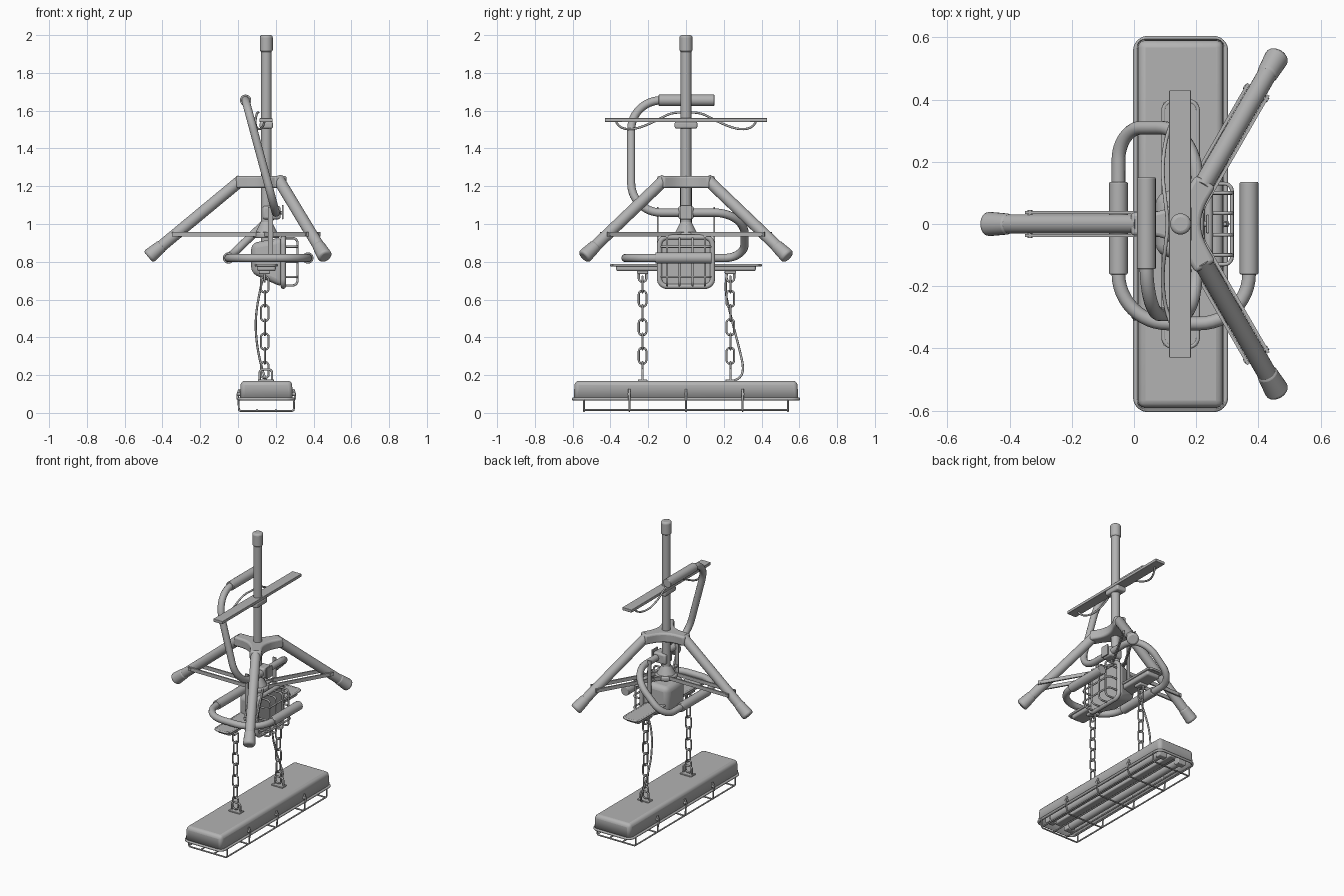
import bpy, bmesh, math
from mathutils import Vector as V

if "Cube" in bpy.data.objects:
    bpy.data.objects.remove(bpy.data.objects["Cube"])

grey = bpy.data.materials.new("grey_metal")
grey.use_nodes = True
grey.diffuse_color = (0.45, 0.45, 0.45, 1)
grey.node_tree.nodes["Principled BSDF"].inputs["Base Color"].default_value = grey.diffuse_color


def select(ob):
    bpy.ops.object.select_all(action="DESELECT")
    ob.select_set(True)
    bpy.context.view_layer.objects.active = ob


def finish(name, bm, bevel=0, solid=0):
    me = bpy.data.meshes.new(name)
    bmesh.ops.recalc_face_normals(bm, faces=bm.faces)
    bm.to_mesh(me)
    bm.free()
    ob = bpy.data.objects.new(name, me)
    bpy.context.collection.objects.link(ob)
    me.materials.append(grey)
    if bevel:
        m = ob.modifiers.new("Bevel", "BEVEL")
        m.width, m.segments, m.limit_method = bevel, 3, "ANGLE"
    if solid:
        ob.modifiers.new("Solidify", "SOLIDIFY").thickness = solid
    select(ob)
    bpy.ops.object.shade_smooth_by_angle(angle=math.radians(40))
    return ob


def rod(name, a, b, r, r2=None, bevel=0, sides=24):
    a, b = V(a), V(b)
    bm = bmesh.new()
    bmesh.ops.create_cone(bm, cap_ends=True, segments=sides, radius1=r,
                          radius2=r if r2 is None else r2, depth=(b - a).length)
    turn = (b - a).to_track_quat("Z", "Y").to_matrix()
    for v in bm.verts:
        v.co = turn @ v.co + (a + b) / 2
    return finish(name, bm, bevel)


def block(name, lo, hi, bevel=0, shape=None, open_bottom=False, solid=0):
    bm = bmesh.new()
    bmesh.ops.create_cube(bm, size=1)
    lo, hi = V(lo), V(hi)
    for v in bm.verts:
        v.co = V([lo[i] + (v.co[i] + 0.5) * (hi[i] - lo[i]) for i in range(3)])
        if shape:
            shape(v.co)
    if open_bottom:
        bmesh.ops.delete(bm, geom=[f for f in bm.faces if f.normal.z < -0.9], context="FACES")
    return finish(name, bm, bevel, solid)


def rounded(pts, rad, cyclic=False, steps=8):
    """Replace the corners of a path with curved bends."""
    pts, out = [V(p) for p in pts], []
    for i, p in enumerate(pts):
        if not cyclic and i in (0, len(pts) - 1):
            out.append(p)
            continue
        da, db = pts[i - 1] - p, pts[(i + 1) % len(pts)] - p
        ua, ub = da.normalized(), db.normalized()
        d = min(rad, da.length * 0.499, db.length * 0.499)
        mid = (ua + ub).normalized()
        half = ua.angle(ub) / 2
        centre = p + mid * (d / math.cos(half))
        r = d * math.tan(half)
        side = (ub - ua).normalized()
        sweep = math.pi / 2 - half
        for k in range(steps + 1):
            t = -sweep + 2 * sweep * k / steps
            out.append(centre - mid * r * math.cos(t) + side * r * math.sin(t))
    return out


def tube(name, pts, r, cyclic=False, smooth=False, res=4):
    cu = bpy.data.curves.new(name, "CURVE")
    cu.dimensions, cu.bevel_depth, cu.bevel_resolution, cu.use_fill_caps = "3D", r, res, True
    sp = cu.splines.new("NURBS" if smooth else "POLY")
    sp.points.add(len(pts) - 1)
    for q, p in zip(sp.points, pts):
        q.co = (*p, 1)
    sp.use_cyclic_u = cyclic
    if smooth:
        sp.use_endpoint_u, sp.order_u, sp.resolution_u = True, 3, 6
    ob = bpy.data.objects.new(name, cu)
    bpy.context.collection.objects.link(ob)
    cu.materials.append(grey)
    select(ob)
    bpy.ops.object.convert(target="MESH")
    bpy.ops.object.shade_smooth_by_angle(angle=math.radians(50))


PX = 0.15  # pole position
# Centre pole, its cap and lower collar
rod("pole", (PX, 0, 0.85), (PX, 0, 1.95), 0.028)
rod("pole_cap", (PX, 0, 1.91), (PX, 0, 2), 0.034, bevel=0.012)
rod("lower_collar", (PX, 0, 0.925), (PX, 0, 0.955), 0.07, bevel=0.008)
rod("collar_cone", (PX, 0, 0.95), (PX, 0, 1.01), 0.06, 0.03)

# Three-armed hub with curved valleys
bm = bmesh.new()
w, outline = 0.037, []
arms = [math.radians(a) for a in (60, 180, 300)]
for a in arms:
    d, s = V((math.cos(a), math.sin(a), 0)), V((-math.sin(a), math.cos(a), 0))
    b = a + math.radians(120)
    d2, s2 = V((math.cos(b), math.sin(b), 0)), V((-math.sin(b), math.cos(b), 0))
    outline += [d * 0.16 - s * w, d * 0.16 + s * w]
    p, q = d * 0.11 + s * w, d2 * 0.11 - s2 * w
    c = (d + d2) * w / math.sin(math.radians(60))
    outline += [p * (1 - t) ** 2 + c * 2 * t * (1 - t) + q * t * t for t in [k / 8 for k in range(9)]]
face = bm.faces.new([bm.verts.new(v + V((PX, 0, 1.19))) for v in outline])
ext = bmesh.ops.extrude_face_region(bm, geom=[face])
bmesh.ops.translate(bm, vec=(0, 0, 0.065), verts=[g for g in ext["geom"] if isinstance(g, bmesh.types.BMVert)])
finish("leg_hub", bm, 0.012)

# Legs, rubber feet and paired spreader bars
for i, a in enumerate(arms):
    d, s = V((math.cos(a), math.sin(a), 0)), V((-math.sin(a), math.cos(a), 0))
    at = lambda r, z: V((PX, 0, z)) + d * r
    top, foot = at(0.13, 1.235), at(0.625, 0.825)
    u = (foot - top).normalized()
    rod(f"leg_{i}", top, foot - u * 0.03, 0.031)
    rod(f"foot_{i}", foot - u * 0.1, foot, 0.033, 0.04, bevel=0.014)
    for k in (-1, 1):
        off = s * 0.037 * k
        bar = block(f"spreader_{i}", (0.03, -0.005, -0.012), (0.5, 0.005, 0.012))
        bar.matrix_world.translation = V((PX, 0, 0.945)) + off
        bar.rotation_euler.z = a
    rod(f"spreader_bolt_{i}", at(0.485, 0.945) - s * 0.045, at(0.485, 0.945) + s * 0.045, 0.008, sides=12)

# Upper light strip, its clips and cable
block("upper_strip", (0.113, -0.43, 1.54), (0.183, 0.43, 1.56), 0.003)
block("strip_clamp", (0.115, -0.06, 1.505), (0.185, 0.06, 1.542), 0.01)
half = [(0.14, 0.37, 1.54), (0.13, 0.35, 1.505), (0.1, 0.27, 1.5), (0.09, 0.17, 1.54), (0.1, 0.08, 1.59)]
tube("strip_cable", [(x, -y, z) for x, y, z in half] + [(0.11, 0, 1.59)] + half[::-1], 0.006, smooth=True)

# Handlebar: upper loop leaning back, lower loop sweeping down to the left grip
tube("handlebar", rounded([(0.04, 0.12, 1.655), (0.04, -0.29, 1.655), (0.2, -0.29, 1.06),
                           (0.2, 0.31, 1.06), (-0.05, 0.31, 0.82), (-0.05, 0.1, 0.82)], 0.16, steps=12), 0.022)
tube("lower_loop", rounded([(-0.05, 0.1, 0.82), (-0.05, -0.32, 0.82), (0.37, -0.32, 0.82),
                            (0.37, 0.1, 0.82)], 0.16, steps=12), 0.022)
rod("upper_grip", (0.04, -0.145, 1.655), (0.04, 0.15, 1.655), 0.03, bevel=0.004)
for x in (-0.05, 0.37):
    rod("lower_grip", (x, -0.162, 0.82), (x, 0.135, 0.82), 0.03, bevel=0.004)
block("bar_clamp", (0.13, -0.04, 1.025), (0.225, 0.04, 1.095), 0.012)
rod("clamp_screw", (0.2, 0, 1.06), (0.24, 0, 1.06), 0.01)
block("clamp_knob", (0.232, -0.03, 1.025), (0.242, 0.03, 1.1), 0.003)


# Work lamp: tapered housing, front rim, yoke and wire guard
def taper(co):
    if co.x < 0.15:
        co.y *= 0.65
        co.z = 0.82 + (co.z - 0.8) * 0.6


block("lamp_housing", (0.07, -0.145, 0.665), (0.235, 0.145, 0.93), 0.03, taper)
tube("lamp_rim", rounded([(0.24, y, z) for y, z in ((-0.14, 0.67), (0.14, 0.67), (0.14, 0.93), (-0.14, 0.93))],
                         0.04, True), 0.014, True)
block("lamp_glass", (0.23, -0.13, 0.68), (0.243, 0.13, 0.92))
for y in (-0.1, -0.035, 0.035, 0.1):
    tube("guard_upright", rounded([(0.24, y, 0.925), (0.315, y, 0.925), (0.315, y, 0.675), (0.24, y, 0.675)], 0.025), 0.006)
for z in (0.72, 0.8, 0.88):
    tube("guard_rail", rounded([(0.24, -0.13, z), (0.315, -0.13, z), (0.315, 0.13, z), (0.24, 0.13, z)], 0.025), 0.006)
for y in (-0.15, 0.15):
    block("lamp_yoke", (0.16, y - 0.004, 0.8), (0.185, y + 0.004, 1.09))
block("yoke_base", (0.16, -0.15, 0.94), (0.185, 0.15, 0.95))

# Middle trough under the pole, with a flange
block("trough", (0.1, -0.37, 0.75), (0.2, 0.37, 0.785), 0.012)
tube("trough_flange", rounded([(x, y, 0.782) for x, y in ((0.095, -0.395), (0.205, -0.395), (0.205, 0.395), (0.095, 0.395))],
                              0.03, True), 0.007, True)
block("trough_lid", (0.095, -0.39, 0.775), (0.205, 0.39, 0.787))

# Chains with alternating links, and their end brackets
for y in (-0.23, 0.235):
    block("chain_mount", (0.11, y - 0.03, 0.735), (0.17, y + 0.03, 0.755), 0.006)
    tube("upper_shackle", rounded([(0.14, y - 0.02, 0.75), (0.14, y - 0.02, 0.695),
                                   (0.14, y + 0.02, 0.695), (0.14, y + 0.02, 0.75)], 0.018), 0.006)
    tube("lower_shackle", rounded([(0.115, y, 0.165), (0.115, y, 0.23), (0.18, y, 0.23), (0.18, y, 0.165)], 0.018), 0.006)
    block("shackle_plate", (0.105, y - 0.025, 0.165), (0.19, y + 0.025, 0.178), 0.004)
    for i in range(7):
        z, h = 0.68 - i * 0.0755, 0.042
        side = V((0, 0.02, 0)) if i % 2 == 0 else V((0.02, 0, 0))
        if i == 0:
            side = V((0.02, 0, 0))
        else:
            side = V((0, 0.02, 0)) if i % 2 else V((0.02, 0, 0))
        c = V((0.142, y, z))
        tube("chain_link", rounded([c + side * k + V((0, 0, m * h)) for k, m in ((-1, -1), (1, -1), (1, 1), (-1, 1))],
                                   0.018, True, 5), 0.0055, True, res=2)
tube("power_cable", [(0.14, 0.22, 0.75), (0.12, 0.2, 0.67), (0.09, 0.24, 0.5), (0.1, 0.28, 0.35),
                     (0.13, 0.31, 0.22), (0.15, 0.27, 0.17), (0.15, 0.24, 0.17)], 0.006, smooth=True)


# Long hanging lamp: open shell, rim, reflector and two bulbs
def narrow(co):
    if co.z > 0.15:
        co.x = PX + (co.x - PX) * 0.97
        co.y *= 0.99


block("lamp_shell", (0.01, -0.595, 0.07), (0.29, 0.595, 0.17), 0.022, narrow, True, 0.006)
corners = ((0.005, -0.597), (0.295, -0.597), (0.295, 0.597), (0.005, 0.597))
tube("shell_rim", rounded([(x, y, 0.074) for x, y in corners], 0.04, True), 0.008, True)
block("reflector", (0.03, -0.57, 0.125), (0.27, 0.57, 0.135))
block("ballast_spine", (0.125, -0.56, 0.085), (0.175, 0.56, 0.13), 0.008)
for x in (0.075, 0.225):
    rod("long_bulb", (x, -0.52, 0.092), (x, 0.52, 0.092), 0.024)
    for s in (-1, 1):
        block("bulb_socket", (x - 0.03, s * 0.535 - 0.02, 0.065), (x + 0.03, s * 0.535 + 0.02, 0.13), 0.005)

# Wire guard under the long lamp and its clips
for y in (-0.54, -0.3, 0, 0.3, 0.54):
    tube("guard_hoop", rounded([(0.002, y, 0.074), (0.005, y, 0.01), (0.295, y, 0.01), (0.298, y, 0.074)], 0.012), 0.005)
for x in (0.005, 0.1, 0.2, 0.295):
    tube("guard_wire", [(x, -0.54, 0.015), (x, 0.54, 0.015)], 0.005)
for y in (-0.3, 0, 0.3):
    for x, s in ((0.008, -1), (0.292, 1)):
        tube("guard_clip", rounded([(x, y, 0.125), (x + 0.01 * s, y, 0.1), (x + 0.01 * s, y, 0.07)], 0.01), 0.006)
        rod("clip_pin", (x - 0.01 * s, y, 0.1), (x + 0.012 * s, y, 0.1), 0.01, sides=12)
